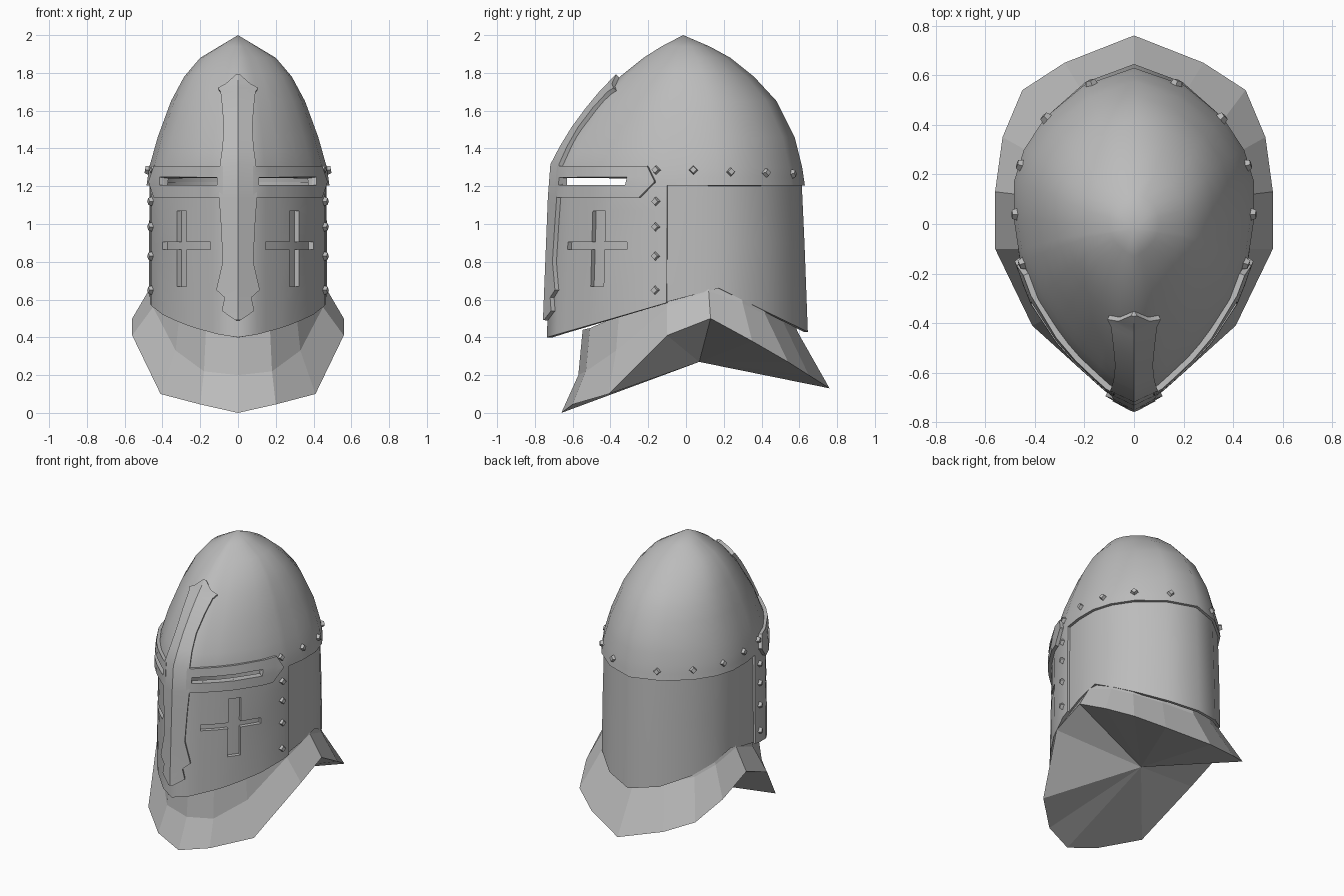
import bpy, bmesh, math
from mathutils import Vector

if "Cube" in bpy.data.objects:
    bpy.data.objects.remove(bpy.data.objects["Cube"])

steel = bpy.data.materials.new("steel_grey")
steel.diffuse_color = (0.5, 0.5, 0.5, 1)
steel.use_nodes = True
steel.node_tree.nodes["Principled BSDF"].inputs["Base Color"].default_value = steel.diffuse_color

# Half outline of the helmet at brow height, front ridge to back: (x, y)
OUT = [(0, -.71), (.1, -.66), (.15, -.615), (.22, -.55), (.295, -.465), (.395, -.31),
       (.455, -.15), (.48, .02), (.48, .17), (.44, .30), (.355, .43), (.2, .56), (0, .63)]
# Side profile: (z, front y, back y, half width)
PROF = [(.4, -.737, .66, .485), (1.2, -.705, .63, .485), (1.3, -.70, .615, .47),
        (1.46, -.615, .575, .425), (1.65, -.475, .48, .355), (1.78, -.35, .36, .285),
        (1.88, -.225, .235, .2), (1.94, -.13, .125, .1), (2, -.015, -.015, 0)]
MID = -.015


def lerp(pts, t):
    """Piecewise linear lookup in a list of (key, value)."""
    if t <= pts[0][0]:
        return pts[0][1]
    for (a, u), (b, v) in zip(pts, pts[1:]):
        if t <= b:
            return u + (v - u) * (t - a) / (b - a)
    return pts[-1][1]


X_OF_Y = [(y, x) for x, y in OUT]
FRONT = [(p[0], p[1]) for p in PROF]
BACK = [(p[0], p[2]) for p in PROF]
WIDE = [(p[0], p[3]) for p in PROF]


def y_of_x(x):
    return lerp(OUT[:8], x)


def point(y0, z):
    """Point on the right half of the helmet surface."""
    d = y0 - MID
    if d < 0:
        k = (lerp(FRONT, z) - MID) / (-.71 - MID)
    else:
        k = (lerp(BACK, z) - MID) / (.63 - MID)
    return Vector((lerp(X_OF_Y, y0) * lerp(WIDE, z) / .48, MID + d * k, z))


def normal(y0, z):
    e = .004
    du = point(min(y0 + e, .63), z) - point(max(y0 - e, -.71), z)
    dv = point(y0, min(z + .01, 1.99)) - point(y0, max(z - .01, .4))
    n = du.cross(dv)
    if y0 < -.7099 or y0 > .6299:
        n.x = 0
    return n.normalized()


def surf(y0, z, off=0.0):
    p = point(y0, z)
    return p + normal(y0, z) * off if off else p


def front(x, z, off):
    """Surface point addressed by its true x, for parts on the face."""
    return surf(y_of_x(x * .48 / lerp(WIDE, z)), z, off)


def finish(name, bm, solid=0.0, offset=-1, mirror=True, smooth=60):
    me = bpy.data.meshes.new(name)
    bm.to_mesh(me)
    bm.free()
    me.materials.append(steel)
    ob = bpy.data.objects.new(name, me)
    bpy.context.collection.objects.link(ob)
    if mirror:
        m = ob.modifiers.new("mirror", 'MIRROR')
        m.merge_threshold = .0005
    if solid:
        s = ob.modifiers.new("thickness", 'SOLIDIFY')
        s.thickness, s.offset = solid, offset
    bpy.ops.object.select_all(action='DESELECT')
    ob.select_set(True)
    bpy.context.view_layer.objects.active = ob
    bpy.ops.object.convert(target='MESH')
    if smooth:
        bpy.ops.object.shade_smooth_by_angle(angle=math.radians(smooth))
    return ob


def grid(nu, nv, f, skip=lambda i, j: False):
    """Grid of quads, columns front to back and rows upward."""
    bm = bmesh.new()
    v = [[bm.verts.new(f(i, j)) for j in range(nv)] for i in range(nu)]
    for i in range(nu - 1):
        for j in range(nv - 1):
            if not skip(i, j):
                bm.faces.new((v[i][j], v[i + 1][j], v[i + 1][j + 1], v[i][j + 1]))
    bmesh.ops.delete(bm, geom=[w for w in bm.verts if not w.link_faces], context='VERTS')
    bmesh.ops.remove_doubles(bm, verts=bm.verts, dist=.0005)
    return bm


# Helmet shell: dome and face plate, with eye slits and cross shaped vents
face_x = [0, .1, .145, .22, .27, .32, .395]
ys = [y_of_x(x) for x in face_x] + [-.15, -.10, .02, .17, .30, .43, .56, .63]
zs = [.4, .67, .865, .905, 1.07, 1.205, 1.245, 1.3, 1.38, 1.46, 1.56, 1.65,
      1.72, 1.78, 1.88, 1.94, 2]


def shell_point(i, j):
    return surf(ys[i], .4 + (ys[i] + .71) * .3 if j == 0 else zs[j])


def shell_gap(i, j):
    behind = i >= 8 and j < 5
    slit = 1 <= i < 6 and j == 5
    vent = (2 <= i < 6 and j == 2) or (i == 4 and 1 <= j <= 3)
    return behind or slit or vent


finish("helmet_shell", grid(len(ys), len(zs), shell_point, shell_gap), .028)

# Liner behind the vents
finish("face_liner", grid(9, 2, lambda i, j: surf(ys[i], (.6, 1.13)[j], -.029)))

# Back plate tucked under the dome and face plate
by = [-.13, -.07, .02, .17, .30, .43, .56, .63]
low = [(-.13, .58), (.17, .66), (.63, .43)]
finish("back_plate", grid(len(by), 3, lambda i, j: surf(
    by[i], (lerp(low, by[i]), .9, 1.225)[j], -.014)), .02)

# Raised cross: upright along the ridge
bar = [(.49, .004), (.54, .075), (.61, .06), (.65, .105), (.8, .07), (1.0, .08), (1.14, .09),
       (1.31, .085), (1.4, .073), (1.5, .067), (1.6, .075), (1.685, .085), (1.705, .1),
       (1.73, .055), (1.775, .004)]
finish("cross_upright", grid(2, len(bar), lambda i, j: front(
    i * bar[j][1], bar[j][0], -.003)), .027, 1, smooth=30)

# Raised cross: arms framing the eye slits and ending in a point
ax = [.07, .1, .145, .22, .295, .395, .425, .452]
az = [1.14, 1.205, 1.245, 1.305]


def arm_point(i, j):
    z = 1.222 + (az[j] - 1.222) * (.03 if i == 7 else 1)
    return front(ax[i], z, -.003)


finish("cross_arms", grid(len(ax), 4, arm_point, lambda i, j: j == 1 and 1 <= i < 5),
       .026, 1, smooth=30)

# Rivets along the face plate edge and the dome rim
rivets = [(-.16, z) for z in (.65, .83, .985, 1.12, 1.285)]
rivets += [(.04, 1.285), (.24, 1.275), (.43, 1.27), (.57, 1.265)]
bm = bmesh.new()
for y0, z in rivets:
    n = normal(y0, z)
    rot = n.to_track_quat('Z', 'Y').to_matrix().to_4x4()
    rot.translation = point(y0, z) + n * .007
    bmesh.ops.create_cone(bm, cap_ends=True, segments=4, radius1=.026, radius2=.018,
                          depth=.026, matrix=rot)
finish("rivets", bm, smooth=0)

# Flared neck collar, closed underneath by a shallow fan
rim = [(0, -.66, .005), (.2, -.6, .045), (.41, -.41, .10), (.56, -.10, .41), (.56, .13, .5),
       (.53, .35, .38), (.45, .54, .27), (.28, .65, .2), (0, .76, .13)]
neck = [(0, -.57, .2), (.18, -.53, .22), (.33, -.37, .33), (.45, -.1, .56), (.475, .12, .645),
        (.44, .3, .58), (.36, .42, .52), (.2, .52, .47), (0, .59, .43)]
top = [(x * .94, y * .96, z + .08 + .16 * max(0, -y / .57)) for x, y, z in neck]
hub = [(0, .07, .27)] * 9
rings = [hub, [(x, y, max(z, 0)) for x, y, z in rim], neck, top]
rings[1][0] = (0, -.66, 0)
finish("neck_collar", grid(9, 4, lambda i, j: rings[j][i]), smooth=0)
